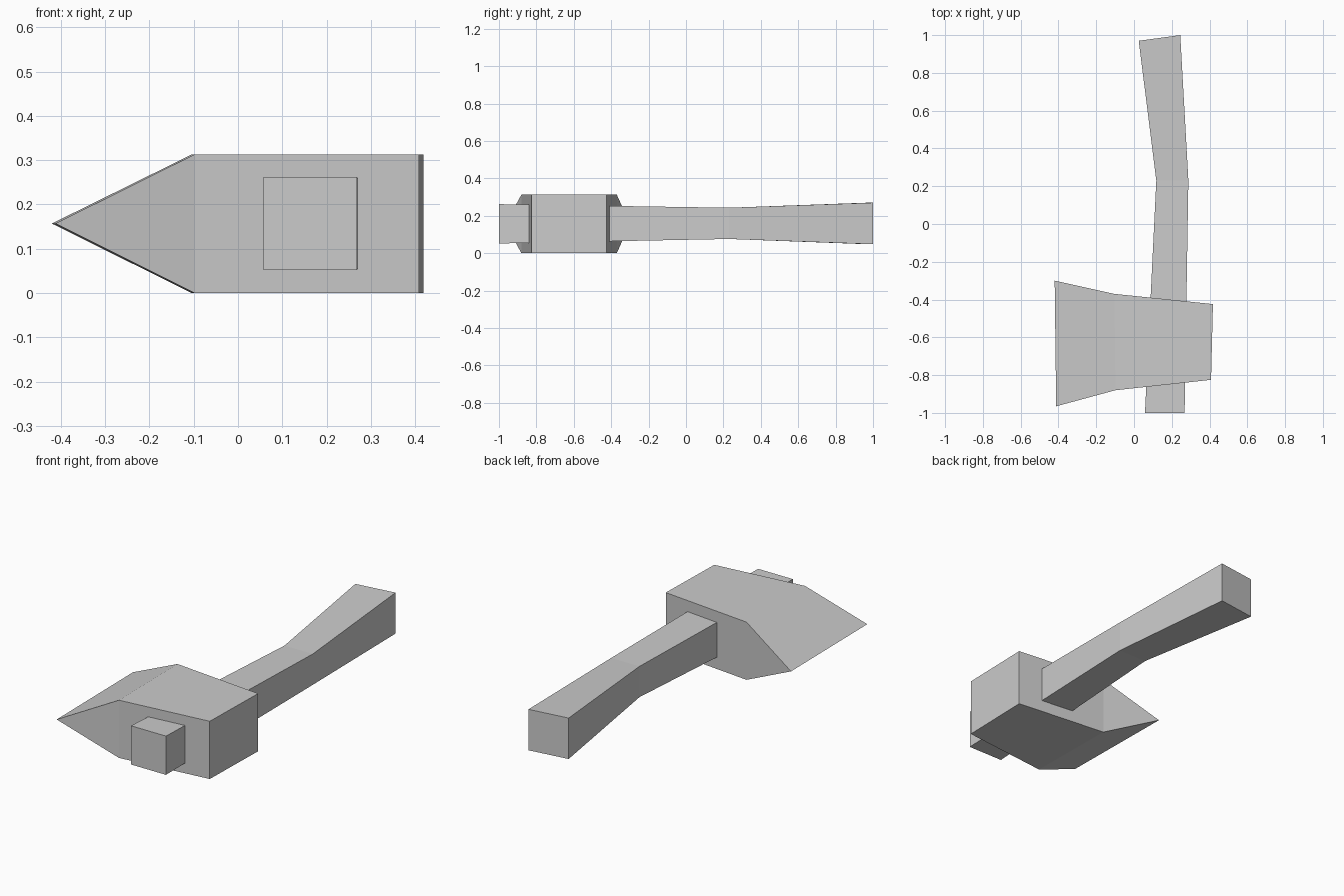
import bpy
import bmesh

cube = bpy.data.objects.get("Cube")
if cube:
    bpy.data.objects.remove(cube, do_unlink=True)

# One plain grey for the whole axe
grey = bpy.data.materials.new("light_grey")
grey.use_nodes = True
GREY = (0.6, 0.6, 0.6, 1)
grey.diffuse_color = GREY
grey.node_tree.nodes["Principled BSDF"].inputs["Base Color"].default_value = GREY


def loft(name, sections):
    """Skin a closed solid through four-cornered rings, capping both ends."""
    bm = bmesh.new()
    rings = [[bm.verts.new(p) for p in ring] for ring in sections]
    for a, b in zip(rings, rings[1:]):
        for i in range(4):
            j = (i + 1) % 4
            bm.faces.new((a[i], a[j], b[j], b[i]))
    bm.faces.new(rings[0])
    bm.faces.new(rings[-1])
    # Collapse any ring of no thickness into a sharp edge
    bmesh.ops.remove_doubles(bm, verts=bm.verts, dist=0.0001)
    bmesh.ops.recalc_face_normals(bm, faces=bm.faces)
    mesh = bpy.data.meshes.new(name)
    bm.to_mesh(mesh)
    bm.free()
    mesh.materials.append(grey)
    obj = bpy.data.objects.new(name, mesh)
    bpy.context.collection.objects.link(obj)
    return obj


def ring(p, q, low, high):
    """Upright rectangle standing over the line from p to q."""
    return [(*p, low), (*q, low), (*q, high), (*p, high)]


# Axe head: flat poll, block body, wedge down to the cutting edge
loft("axe_head", [
    ring((0.408, -0.825), (0.418, -0.424), 0, 0.313),
    ring((-0.098, -0.88), (-0.104, -0.37), 0, 0.313),
    ring((-0.412, -0.965), (-0.42, -0.30), 0.157, 0.157),
])

# Handle: narrows to a waist, then flares and bends to the grip end
loft("handle", [
    ring((0.058, -1.0), (0.268, -1.0), 0.052, 0.262),
    ring((0.118, 0.23), (0.288, 0.23), 0.076, 0.243),
    ring((0.025, 0.97), (0.245, 1.0), 0.048, 0.27),
])
